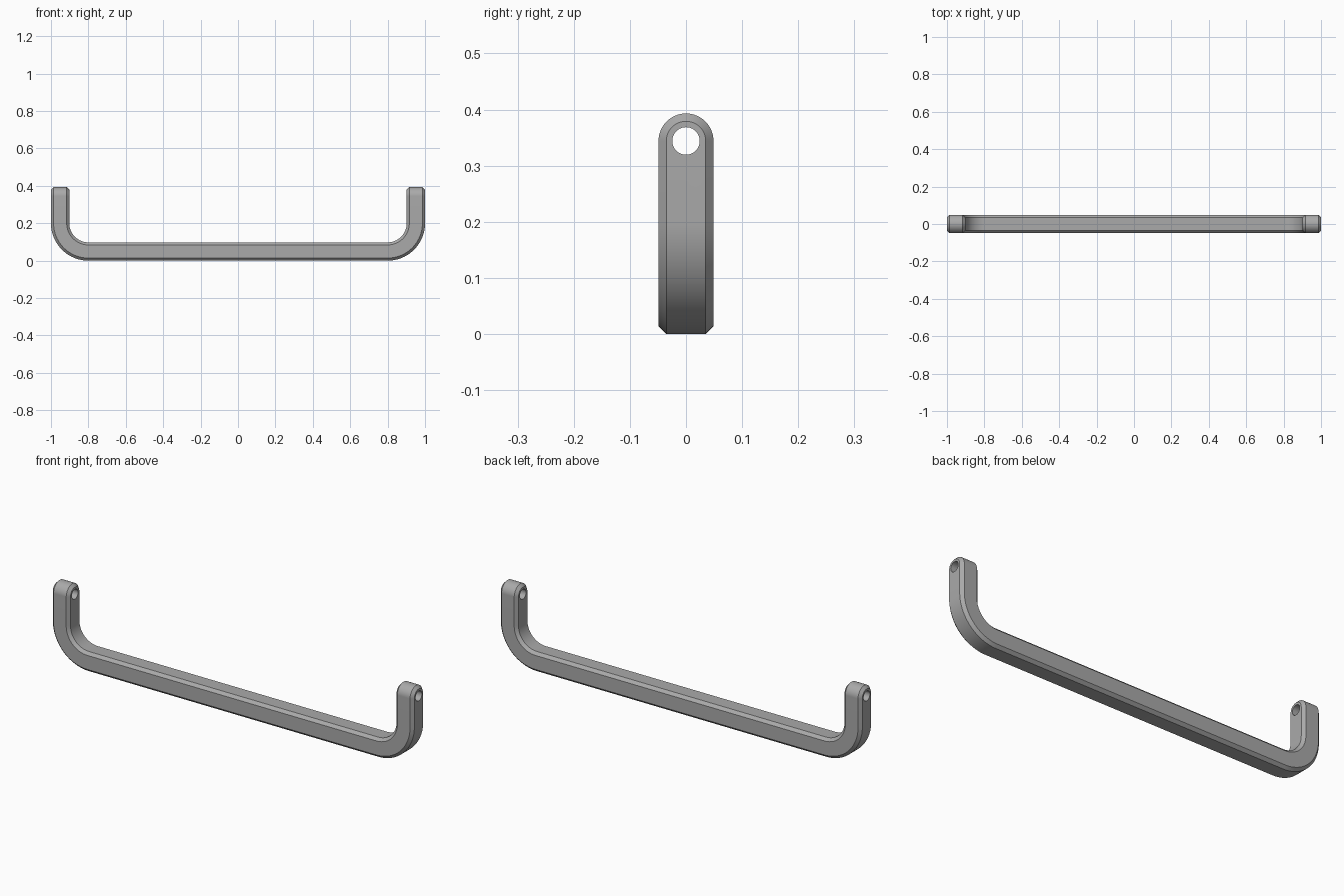
import bpy
import bmesh
from math import sin, cos, pi

if "Cube" in bpy.data.objects:
    bpy.data.objects.remove(bpy.data.objects["Cube"], do_unlink=True)

HALF = 0.049      # half thickness of the bar
CHAMFER = 0.014
BEND = 0.2        # outer radius of the bends
BEND_X = 1 - BEND
HOLE_Z = 0.344
HOLE_R = 0.0245
STEPS = 24
INNER = HALF - CHAMFER

metal = bpy.data.materials.new("grey metal")
metal.use_nodes = True
grey = (0.4, 0.4, 0.4, 1)
metal.diffuse_color = grey
metal.node_tree.nodes["Principled BSDF"].inputs["Base Color"].default_value = grey


def ring(turn, lift=0.0, sweep=0.0):
    """Chamfered section at a bend angle; sweep tilts its halves into the round end."""
    section = [(HALF, INNER), (INNER, HALF), (-INNER, HALF), (-HALF, INNER),
               (-HALF, -INNER), (-INNER, -HALF), (INNER, -HALF), (HALF, -INNER)]
    points = []
    for out, side in section:
        radius = BEND - HALF + out
        along = lift + abs(side) * sin(sweep)
        points.append((BEND_X + radius * sin(turn) + along * cos(turn),
                       side * cos(sweep),
                       BEND - radius * cos(turn) + along * sin(turn)))
    return points


# Bend, straight arm and rounded end on the left, then mirrored to the right
quarter = [pi / 2 * i / STEPS for i in range(STEPS + 1)]
half = [ring(a) for a in quarter]
half += [ring(pi / 2, HOLE_Z - BEND, a) for a in quarter]
rings = [[(-x, y, z) for x, y, z in r] for r in reversed(half)] + half

bm = bmesh.new()
loops = [[bm.verts.new(p) for p in r] for r in rings]
for a, b in zip(loops, loops[1:]):
    for i in range(8):
        j = (i + 1) % 8
        bm.faces.new((a[i], a[j], b[j], b[i]))
bmesh.ops.remove_doubles(bm, verts=bm.verts, dist=0.00001)
bmesh.ops.recalc_face_normals(bm, faces=bm.faces)
mesh = bpy.data.meshes.new("handle_bar")
bm.to_mesh(mesh)
bm.free()
handle = bpy.data.objects.new("handle_bar", mesh)
bpy.context.collection.objects.link(handle)
mesh.materials.append(metal)

# Screw holes through both arms
bpy.ops.mesh.primitive_cylinder_add(vertices=48, radius=HOLE_R, depth=2.2,
                                    location=(0, 0, HOLE_Z), rotation=(0, pi / 2, 0))
cutter = bpy.context.object
cutter.name = "hole_cutter"
cutter.hide_render = True
cutter.data.materials.append(metal)

bpy.ops.object.select_all(action="DESELECT")
handle.select_set(True)
bpy.context.view_layer.objects.active = handle
cut = handle.modifiers.new("screw_holes", "BOOLEAN")
cut.operation = "DIFFERENCE"
cut.solver = "EXACT"
cut.object = cutter
bpy.ops.object.modifier_apply(modifier=cut.name)
bpy.data.objects.remove(cutter, do_unlink=True)
bpy.ops.object.shade_smooth_by_angle(angle=pi / 6)
